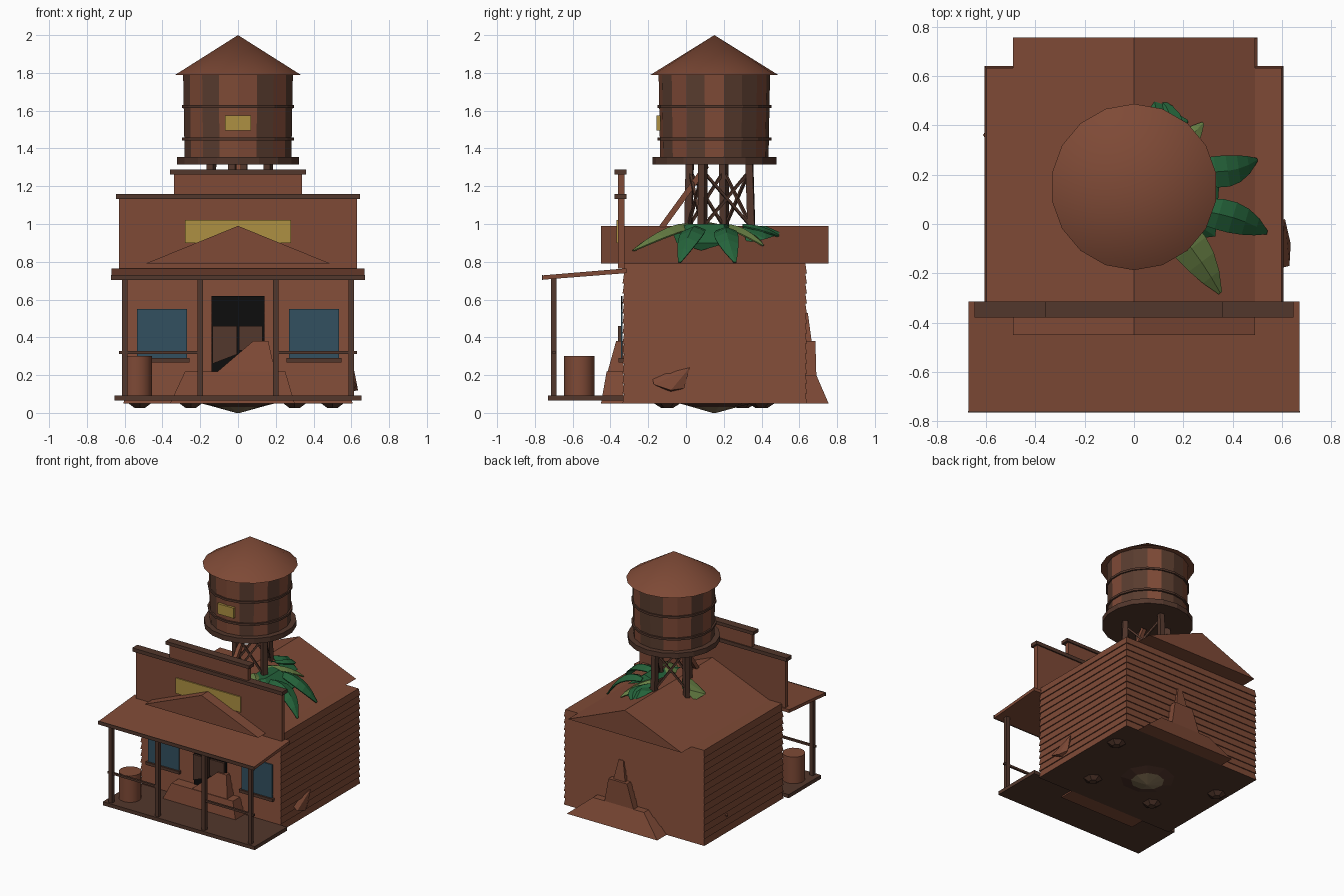
import bpy, bmesh, math
from mathutils import Vector

if "Cube" in bpy.data.objects:
    bpy.data.objects.remove(bpy.data.objects["Cube"], do_unlink=True)


def material(name, r, g, b):
    m = bpy.data.materials.new(name)
    m.use_nodes = True
    m.diffuse_color = (r, g, b, 1)
    m.node_tree.nodes["Principled BSDF"].inputs["Base Color"].default_value = (r, g, b, 1)
    return m


WOOD = material("warm wood", 0.21, 0.068, 0.037)
TRIM = material("dark trim wood", 0.085, 0.038, 0.025)
STAVE = material("weathered stave", 0.1, 0.045, 0.028)
BLACK = material("doorway black", 0.004, 0.004, 0.004)
GLASS = material("window blue", 0.032, 0.08, 0.115)
SIGN = material("sign yellow", 0.42, 0.28, 0.055)
GREEN = material("dark leaf", 0.018, 0.125, 0.043)
LIME = material("light leaf", 0.14, 0.22, 0.06)
TAN = material("dusty tan", 0.25, 0.18, 0.1)


def finish(name, bm, *mats):
    bmesh.ops.recalc_face_normals(bm, faces=bm.faces)
    me = bpy.data.meshes.new(name)
    bm.to_mesh(me)
    bm.free()
    for m in mats:
        me.materials.append(m)
    ob = bpy.data.objects.new(name, me)
    bpy.context.collection.objects.link(ob)
    return ob


def box(name, x, y, z, mat):
    """Box from (min, max) ranges."""
    bm = bmesh.new()
    bmesh.ops.create_cube(bm, size=1)
    for v in bm.verts:
        v.co = [r[0] if c < 0 else r[1] for c, r in zip(v.co, (x, y, z))]
    return finish(name, bm, mat)


def drum(name, center, r1, r2, z, mat, sides=18, smooth=False):
    bm = bmesh.new()
    bmesh.ops.create_cone(bm, cap_ends=True, segments=sides, radius1=r1, radius2=r2, depth=z[1] - z[0])
    bmesh.ops.translate(bm, verts=bm.verts, vec=(*center, sum(z) / 2))
    ob = finish(name, bm, mat)
    if smooth:
        bpy.ops.object.select_all(action='DESELECT')
        ob.select_set(True)
        bpy.context.view_layer.objects.active = ob
        bpy.ops.object.shade_smooth_by_angle(angle=math.radians(35))
    return ob


def beam(name, a, b, width, mat):
    a, b = Vector(a), Vector(b)
    bm = bmesh.new()
    bmesh.ops.create_cube(bm, size=1)
    bmesh.ops.scale(bm, verts=bm.verts, vec=(width, width, (b - a).length))
    ob = finish(name, bm, mat)
    ob.location = (a + b) / 2
    ob.rotation_euler = (b - a).to_track_quat('Z', 'Y').to_euler()
    return ob


def hull(name, points, mat):
    bm = bmesh.new()
    verts = [bm.verts.new(p) for p in points]
    out = bmesh.ops.convex_hull(bm, input=verts)
    bmesh.ops.delete(bm, geom=list(set(out["geom_interior"])), context='VERTS')
    return finish(name, bm, mat)


def block(name, low, high, wall, mat=WOOD):
    """Tapered rubble block against a wall: low/high are (x0, x1, y, z)."""
    pts = [(x, y, s[3]) for s in (low, high) for x in s[:2] for y in (wall, s[2])]
    return hull(name, pts, mat)


def leaf(name, a, mid, b, width, mat):
    """Folded blade along a bent path, widest before the middle."""
    a, mid, b = Vector(a), Vector(mid), Vector(b)
    side = (b - a).cross(Vector((0, 0, 1))).normalized()
    bm = bmesh.new()
    rows, n = [], 7
    for i in range(n):
        t = i / (n - 1)
        p = a * (1 - t) ** 2 + mid * 2 * t * (1 - t) + b * t * t
        w = width / 2 * math.sin(math.pi * (0.15 + 0.83 * t)) ** 0.8
        drop = Vector((0, 0, -w * 0.4))
        rows.append([bm.verts.new(q) for q in (p - side * w + drop, p, p + side * w + drop)])
    for r, s in zip(rows, rows[1:]):
        for k in range(2):
            bm.faces.new((r[k], r[k + 1], s[k + 1], s[k]))
    ob = finish(name, bm, mat)
    ob.modifiers.new("thickness", 'SOLIDIFY').thickness = 0.008


# House walls of overlapping clapboards
bm = bmesh.new()
COUNT, BASE, TOP = 14, 0.05, 0.79
rings = []
for i in range(COUNT):
    for k, out in ((0, 0.008), (1, 0)):
        z = BASE + (TOP - BASE) * (i + k) / COUNT
        x, y0, y1 = 0.598 + out, -0.328 - out, 0.632 + out
        rings.append([bm.verts.new(p) for p in ((-x, y0, z), (x, y0, z), (x, y1, z), (-x, y1, z))])
for r, s in zip(rings, rings[1:]):
    for k in range(4):
        bm.faces.new((r[k], r[k - 1], s[k - 1], s[k]))
bm.faces.new(rings[0])
bm.faces.new(rings[-1])
body = finish("clapboard_walls", bm, WOOD, TRIM)
for f in body.data.polygons:
    f.material_index = int(f.normal.z < -0.9 and f.center.z < BASE + 0.01)

# Gable roof
hull("gable_roof", [(x, y, z) for y in (-0.45, 0.755) for x, z in ((-0.49, 0.79), (0.49, 0.79), (0, 0.99))], WOOD)

# False front with capped steps
box("false_front", (-0.63, 0.63), (-0.36, -0.325), (0.765, 1.135), WOOD)
box("false_front_cap", (-0.647, 0.647), (-0.378, -0.315), (1.132, 1.16), TRIM)
box("false_front_step", (-0.34, 0.34), (-0.36, -0.325), (1.16, 1.265), WOOD)
box("step_cap", (-0.36, 0.36), (-0.378, -0.315), (1.263, 1.288), TRIM)
box("front_sign", (-0.28, 0.28), (-0.369, -0.36), (0.9, 1.02), SIGN)

# Porch
hull("porch_roof", [(x, y, z) for x in (-0.67, 0.67) for y, z in
                    ((-0.76, 0.705), (-0.76, 0.728), (-0.315, 0.74), (-0.315, 0.765))], WOOD)
box("porch_roof_edge", (-0.672, 0.672), (-0.763, -0.757), (0.703, 0.73), TRIM)
box("porch_deck", (-0.655, 0.655), (-0.73, -0.33), (0.065, 0.093), TRIM)
for x in (-0.6, -0.2, 0.2, 0.6):
    box("porch_post", (x - 0.015, x + 0.015), (-0.715, -0.685), (0.09, 0.715), TRIM)
for s in (-1, 1):
    beam("porch_rail", (s * 0.2, -0.7, 0.32), (s * 0.63, -0.7, 0.32), 0.016, TRIM)
drum("porch_barrel", (-0.535, -0.565), 0.08, 0.08, (0.093, 0.3), WOOD, 16, True)

# Windows, doorway and swing doors
for s in (-1, 1):
    x = sorted((s * 0.27, s * 0.535))
    box("window_pane", x, (-0.344, -0.335), (0.285, 0.55), GLASS)
    box("window_sill", (x[0] - 0.012, x[1] + 0.012), (-0.358, -0.33), (0.268, 0.29), TRIM)
box("doorway", (-0.14, 0.14), (-0.343, -0.335), (0.2, 0.62), BLACK)
box("right_swing_door", (0.005, 0.13), (-0.36, -0.345), (0.33, 0.46), TRIM)
hull("hanging_swing_door", [(x, y, z) for y in (-0.36, -0.345) for x, z in
                            ((-0.135, 0.26), (-0.135, 0.46), (-0.005, 0.46), (-0.005, 0.31))], TRIM)

# Rubble in front, behind and beside the house
block("front_rubble", (-0.36, 0.3, -0.45, 0.05), (-0.28, 0.25, -0.42, 0.22), -0.33)
block("front_rubble_spire", (-0.13, 0.2, -0.42, 0.2), (0.08, 0.16, -0.37, 0.38), -0.33)
block("back_rubble", (-0.28, 0.5, 0.755, 0.05), (-0.12, 0.32, 0.69, 0.2), 0.63)
block("back_rubble_step", (-0.03, 0.22, 0.69, 0.2), (0.03, 0.19, 0.685, 0.38), 0.63)
block("back_rubble_spire", (0.06, 0.16, 0.665, 0.38), (0.09, 0.13, 0.645, 0.53), 0.63)
hull("side_splinter", [(0.59, -0.18, 0.19), (0.63, -0.17, 0.15), (0.635, -0.08, 0.12), (0.61, -0.01, 0.13),
                       (0.612, 0.02, 0.24), (0.59, 0.01, 0.23), (0.59, -0.08, 0.11)], WOOD)
hull("small_splinter", [(-0.59, 0.33, 0.2), (-0.612, 0.36, 0.18), (-0.59, 0.4, 0.2), (-0.59, 0.36, 0.14)], WOOD)

# Broken ground under the floor
drum("ground_lump", (0, 0.15), 0.08, 0.2, (0.02, 0.051), TRIM, 9)
drum("ground_core", (0, 0.15), 0.01, 0.12, (0, 0.03), TAN, 9)
for x, y in ((-0.52, 0.3), (0.3, -0.1), (-0.25, -0.1), (0.5, 0.4)):
    drum("ground_clod", (x, y), 0.03, 0.07, (0.025, 0.051), TRIM, 6)

# Water tower on slanted legs
CX, CY = 0, 0.15
tops = [(0.16, 0.09), (0.03, 0.335), (-0.14, 0.2), (-0.03, 0.02)]
feet = [(x * 1.06, CY + (y - CY) * 1.08) for x, y in tops]
for i in range(4):
    j = (i + 1) % 4
    beam("tower_leg", (*feet[i], 0.85), (*tops[i], 1.33), 0.038, TRIM)
    beam("cross_brace", (*feet[i], 0.98), (*tops[j], 1.28), 0.014, TRIM)
    beam("cross_brace", (*feet[j], 0.98), (*tops[i], 1.28), 0.014, TRIM)
beam("loose_brace", (0.0, -0.13, 0.98), (0.0, 0.11, 1.31), 0.03, WOOD)
drum("tank_platform", (CX, CY), 0.328, 0.328, (1.315, 1.355), TRIM)
tank = drum("water_tank", (CX, CY), 0.287, 0.295, (1.355, 1.795), WOOD)
tank.data.materials.append(STAVE)
for f in tank.data.polygons:
    stave = int(math.degrees(math.atan2(f.center.y - CY, f.center.x - CX)) % 360 // 20)
    f.material_index = stave % 2
for z in (1.45, 1.622):
    drum("tank_hoop", (CX, CY), 0.302, 0.302, (z - 0.008, z + 0.008), TRIM)
drum("tank_roof", (CX, CY), 0.337, 0, (1.79, 2.0), WOOD, 18, True)
box("tank_sign", (-0.07, 0.07), (-0.155, -0.135), (1.495, 1.575), SIGN)

# Vines spilling over the roof around the tower
hull("vine_clump", [(0.1, -0.08, 0.98), (0.1, 0.24, 0.99), (0.33, -0.05, 0.9), (0.35, 0.22, 0.9),
                    (0.22, 0.02, 1.0), (0.22, 0.2, 1.0), (0.32, 0.08, 0.86)], GREEN)
hull("back_vine_clump", [(0.08, 0.51, 0.95), (0.02, 0.38, 0.99), (0.22, 0.42, 0.92), (0.14, 0.3, 0.98),
                         (0.2, 0.32, 0.9), (0.1, 0.42, 0.99)], GREEN)
hull("light_clump", [(-0.2, 0.05, 0.92), (-0.24, 0.1, 0.93), (-0.05, 0.12, 1.01), (-0.12, 0.22, 0.99),
                     (-0.2, 0.18, 0.9), (-0.08, 0.04, 0.98)], LIME)
leaf("long_vine_leaf", (0.22, 0.22, 0.98), (0.4, 0.19, 1.02), (0.5, 0.26, 0.8), 0.13, GREEN)
leaf("long_vine_leaf", (0.22, 0.06, 0.98), (0.42, 0.04, 1.04), (0.54, -0.035, 0.8), 0.13, GREEN)
leaf("back_vine_leaf", (0.1, 0.3, 1.0), (0.2, 0.42, 1.0), (0.1, 0.51, 0.93), 0.1, GREEN)
leaf("light_vine_leaf", (0.1, 0.05, 1.0), (0.24, -0.08, 1.03), (0.35, -0.28, 0.865), 0.15, LIME)
leaf("light_vine_leaf", (0.1, 0.2, 1.0), (0.2, 0.32, 1.0), (0.28, 0.41, 0.89), 0.1, LIME)
